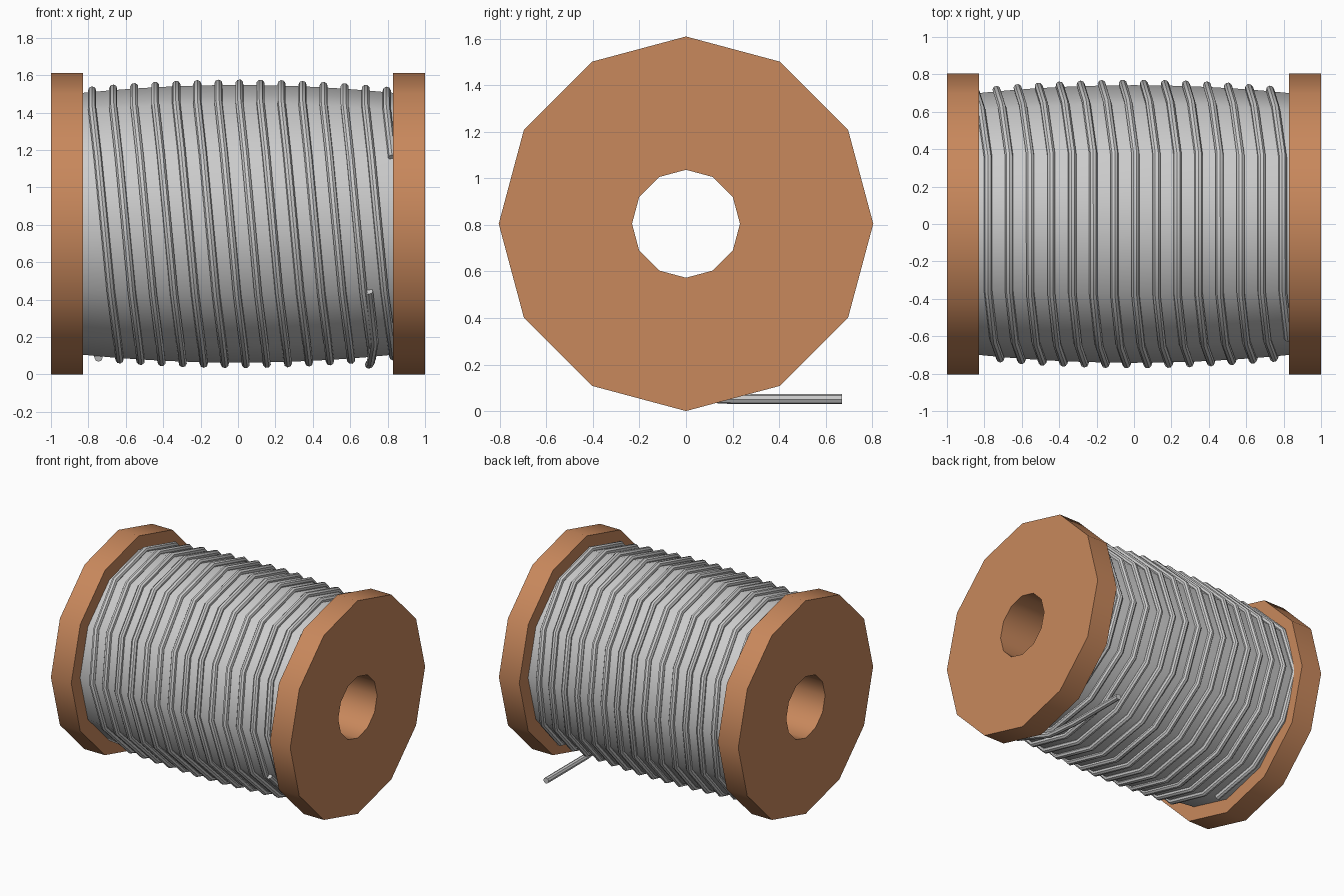
import bpy, bmesh, math

if "Cube" in bpy.data.objects:
    bpy.data.objects.remove(bpy.data.objects["Cube"])

CZ = 0.805          # height of the spool axis
SIDES = 12
STEP = math.tau / SIDES

copper = bpy.data.materials.new("copper")
copper.diffuse_color = (0.58, 0.246, 0.107, 1)
copper.use_nodes = True
copper.node_tree.nodes["Principled BSDF"].inputs["Base Color"].default_value = copper.diffuse_color


def ring_point(x, r, a):
    """Point at angle a, measured from the top towards the front."""
    return (x, -r * math.sin(a), CZ + r * math.cos(a))


def finish(obj):
    bpy.ops.object.select_all(action='DESELECT')
    bpy.context.view_layer.objects.active = obj
    obj.select_set(True)
    bpy.ops.object.shade_smooth_by_angle(angle=math.radians(35))


def lathe(name, profile, closed, mat=None):
    """Turn an (x, radius) profile into a 12-sided body."""
    bm = bmesh.new()
    rows = [[bm.verts.new(ring_point(x, r, k * STEP)) for k in range(SIDES)]
            for x, r in profile]
    pairs = list(zip(rows, rows[1:]))
    if closed:
        pairs.append((rows[-1], rows[0]))
    for a, b in pairs:
        for k in range(SIDES):
            j = (k + 1) % SIDES
            bm.faces.new((a[k], a[j], b[j], b[k]))
    bmesh.ops.recalc_face_normals(bm, faces=bm.faces[:])
    me = bpy.data.meshes.new(name)
    bm.to_mesh(me)
    bm.free()
    obj = bpy.data.objects.new(name, me)
    bpy.context.collection.objects.link(obj)
    if mat:
        me.materials.append(mat)
    finish(obj)


def wire(name, points, radius=0.022):
    """Round wire along a polyline."""
    cu = bpy.data.curves.new(name, 'CURVE')
    cu.dimensions = '3D'
    cu.bevel_depth = radius
    cu.bevel_resolution = 2
    cu.use_fill_caps = True
    sp = cu.splines.new('POLY')
    sp.points.add(len(points) - 1)
    for p, co in zip(sp.points, points):
        p.co = (*co, 1)
    obj = bpy.data.objects.new(name, cu)
    bpy.context.collection.objects.link(obj)
    bpy.ops.object.select_all(action='DESELECT')
    bpy.context.view_layer.objects.active = obj
    obj.select_set(True)
    bpy.ops.object.convert(target='MESH')
    finish(bpy.context.view_layer.objects.active)


def pack_radius(x):
    return 0.70 + 0.042 * (1 - min(1, (x / 0.83) ** 2))


# bobbin: two flanges joined by a hollow barrel
lathe("bobbin", [(-1, 0.232), (-1, 0.805), (-0.83, 0.805), (-0.83, 0.4),
                 (0.83, 0.4), (0.83, 0.805), (1, 0.805), (1, 0.232)],
      True, copper)

# slightly bulging pack of wound wire
lathe("wire_pack", [(x, pack_radius(x)) for x in
                    [-0.83 + 1.66 * i / 12 for i in range(13)]], False)

# outer winding: uneven sideways shift of the wire over one turn
PITCH = 0.1125
SHIFT = [0, 0, 0.03, 0.065, 0.10, 0.135, 0.147, 0.12, 0.08, 0.045, 0.075, PITCH]
path = []
for n in range(6, 14 * SIDES + SIDES + 3):
    turn, k = divmod(n, SIDES)
    x = -0.78 + (turn - 1) * PITCH + SHIFT[k]
    x = max(-0.85, min(0.86, x))
    path.append(ring_point(x, pack_radius(x) + 0.008, k * STEP))
wire("winding", path)

# loose end leaving the underside towards the back
wire("loose_end", [ring_point(0.70, 0.722, 4 * STEP),
                   ring_point(0.73, 0.73, 5 * STEP),
                   (0.71, -0.05, 0.065), (0.70, 0.2, 0.052), (0.70, 0.67, 0.052)])
